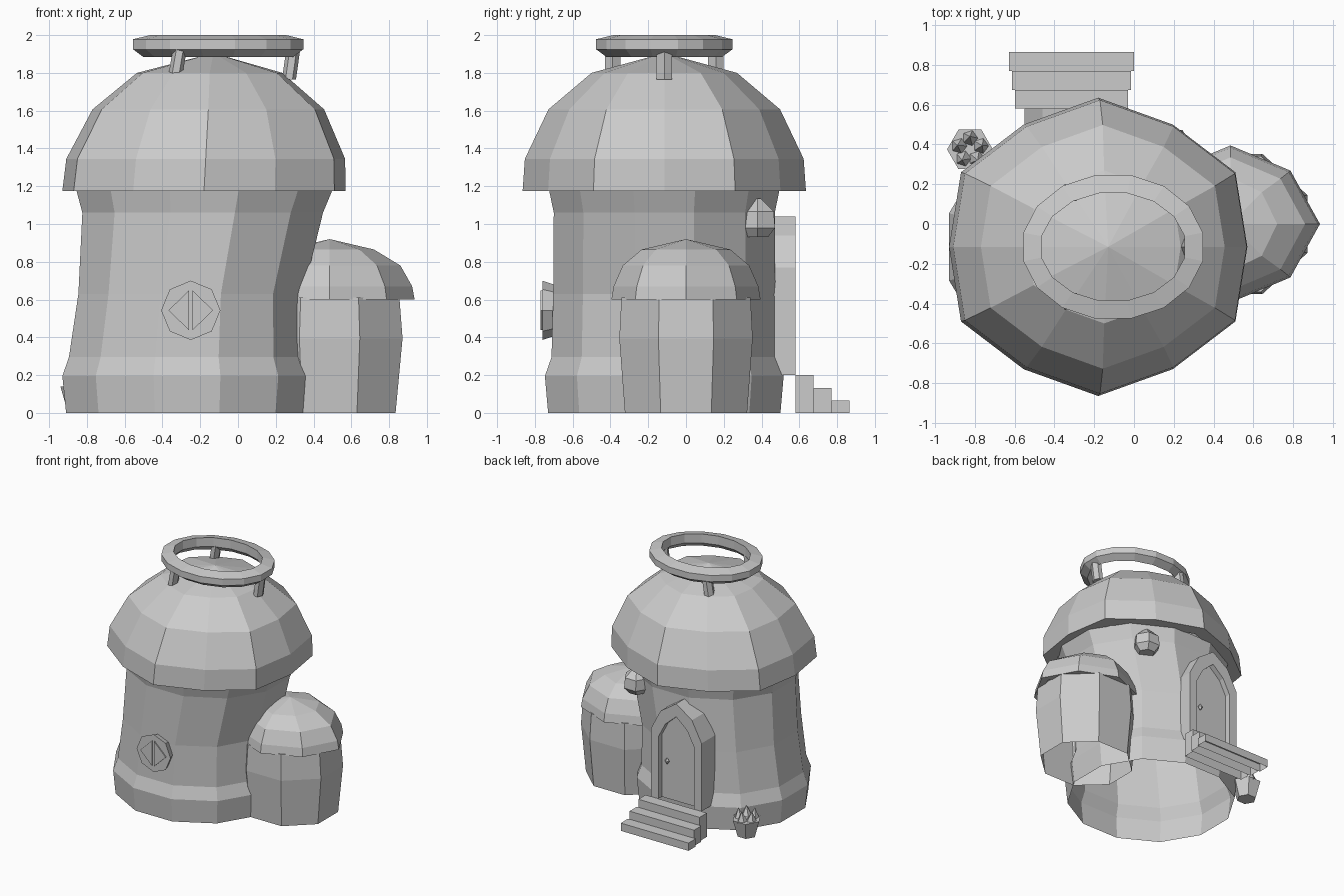
import bpy, math

if "Cube" in bpy.data.objects:
    bpy.data.objects.remove(bpy.data.objects["Cube"], do_unlink=True)

GREY = (0.6, 0.6, 0.6, 1)
plaster = bpy.data.materials.new("plain_grey")
plaster.use_nodes = True
plaster.diffuse_color = GREY
plaster.node_tree.nodes["Principled BSDF"].inputs["Base Color"].default_value = GREY


def make(name, verts, faces):
    mesh = bpy.data.meshes.new(name)
    mesh.from_pydata(verts, [], faces)
    mesh.materials.append(plaster)
    obj = bpy.data.objects.new(name, mesh)
    bpy.context.collection.objects.link(obj)
    return obj


def polygon(n, phase=0.0):
    """Unit polygon; phase is a fraction of one side."""
    return [(math.cos(2 * math.pi * (i + phase) / n),
             math.sin(2 * math.pi * (i + phase) / n)) for i in range(n)]


def lathe(name, unit, rings, tip=None, loop=False, floor=True):
    """Stack rings (z, centre x, centre y, radius x, radius y) into a body."""
    n = len(unit)
    verts = [(cx + u * rx, cy + v * ry, z)
             for z, cx, cy, rx, ry in rings for u, v in unit]
    faces = []
    count = len(rings)
    for r in range(count if loop else count - 1):
        a, b = r * n, (r + 1) % count * n
        for i in range(n):
            j = (i + 1) % n
            faces.append((a + i, a + j, b + j, b + i))
    if floor and not loop:
        faces.append(tuple(reversed(range(n))))
    if not loop:
        top = (count - 1) * n
        if tip:
            verts.append(tip)
            faces += [(top + i, top + (i + 1) % n, len(verts) - 1) for i in range(n)]
        else:
            faces.append(tuple(range(top, top + n)))
    return make(name, verts, faces)


def prism(name, outline, y0, y1, floor=True):
    """Extrude an (x, z) outline, anticlockwise from the front, from y0 back to y1."""
    n = len(outline)
    verts = [(x, y, z) for y in (y0, y1) for x, z in outline]
    faces = [tuple(range(n)), tuple(reversed(range(n, 2 * n)))]
    faces += [(i, i + n, (i + 1) % n + n, (i + 1) % n)
              for i in range(0 if floor else 1, n)]
    return make(name, verts, faces)


# Tower walls: open underneath, twelve sided with a flat front, leaning sideways
BY = -0.115
FLAT = 1 / math.cos(math.pi / 12)
walls = [(0, -.27, .64, .615), (.195, -.27, .66, .632), (.295, -.27, .625, .597),
         (.63, -.25, .595, .588), (1.06, -.187, .637, .585), (1.18, -.178, .678, .61)]
lathe("tower_walls", polygon(12, .5),
      [(z, cx, BY, rx * FLAT, ry * FLAT) for z, cx, rx, ry in walls], floor=False)

# Main domed roof, twelve sided with slightly squared corners
quarter = [(1, 0), (.92, .5), (.5, .82)]
half = quarter + [(0, 1)] + [(-x, y) for x, y in reversed(quarter)]
roof_shape = half + [(x, -y) for x, y in reversed(half[1:-1])]
roof = [(1.175, -.18, .64), (1.175, -.18, .75), (1.345, -.171, .738),
        (1.607, -.157, .613), (1.80, -.15, .385)]
lathe("main_roof", roof_shape, [(z, cx, BY, r, r) for z, cx, r in roof],
      tip=(-.13, BY, 1.905), floor=False)

# Oval ring above the roof
section = [(.405, 1.885), (.46, 1.925), (.46, 1.978), (.367, 2.0), (.367, 1.925)]
lathe("roof_ring", polygon(16, .5),
      [(z, -.105, BY, r, r - .092) for r, z in section], loop=True)

# Struts holding the ring
for label, x, y, z in (("side", .27, BY, 1.765), ("back", -.33, .158, 1.795),
                       ("front", -.33, -.388, 1.795)):
    lathe("ring_strut_" + label, polygon(6),
          [(z, x, y, .037, .048), (1.93, x + .023, y, .037, .048)])

# Side annex and its small dome
AX = .485
annex = [(0, .378, .35), (.395, .418, .382), (.61, .4, .37)]
lathe("annex_walls", polygon(8, .5),
      [(z, AX, 0, rx, ry) for z, rx, ry in annex], floor=False)
cap_shape = [(1, 0), (.67, .68), (0, 1), (-.67, .68),
             (-1, 0), (-.67, -.68), (0, -1), (.67, -.68)]
cap = [(.6, .39, .34), (.6, .45, .395), (.67, .437, .383), (.78, .375, .335),
       (.865, .235, .235)]
lathe("annex_roof", cap_shape, [(z, AX, 0, rx, ry) for z, rx, ry in cap],
      tip=(AX, 0, .92), floor=False)

# Octagonal window frame, flaring outward
WX, WZ = -.25, .543
frame = lathe("window_frame", polygon(8),
              [(0, 0, 0, .115, .115), (.065, 0, 0, .135, .135),
               (.13, 0, 0, .157, .157)])
frame.rotation_euler = (math.pi / 2, 0, 0)
frame.location = (WX, -.63, WZ)

# Diamond window made of two triangular panes
for label, s in (("left", 1), ("right", -1)):
    pane = [(WX + s * .01, WZ - .105), (WX + s * .118, WZ), (WX + s * .01, WZ + .105)]
    prism("window_pane_" + label, pane if s > 0 else pane[::-1], -.769, -.76)

# Pointed door: frame, recessed panel and knob
DX, SILL = -.315, .2


def arch(w, spring, mid, top):
    right = [(w, SILL), (w, spring), (w * .62, mid)]
    return ([(DX + x, z) for x, z in right] + [(DX, top)]
            + [(DX - x, z) for x, z in reversed(right)])


outer = arch(.235, .77, .94, 1.04)
inner = arch(.165, .72, .84, .93)
n = len(outer)
verts = [(x, y, z) for y in (.40, .58) for line in (outer, inner) for x, z in line]
faces = []
for i in range(n - 1):
    j = i + 1
    faces += [(i, j, j + n, i + n),
              (j + 2 * n, i + 2 * n, i + 3 * n, j + 3 * n),
              (j, i, i + 2 * n, j + 2 * n),
              (i + n, j + n, j + 3 * n, i + 3 * n)]
for e in (0, n - 1):
    foot = (e, e + n, e + 3 * n, e + 2 * n)
    faces.append(foot if e == 0 else foot[::-1])
make("door_frame", verts, faces)
prism("door_panel", inner, .40, .535)
lathe("door_knob", polygon(4),
      [(.495, -.21, .55, .004, .004), (.522, -.21, .55, .022, .022)],
      tip=(-.21, .55, .549))

# Doorsteps, open underneath, each lower and wider than the last
for i in range(3):
    x0, x1 = DX - .284 - i * .015, DX + .284 + i * .015
    top = .2 - i * .0675
    prism("doorstep_%d" % (i + 1), [(x0, 0), (x1, 0), (x1, top), (x0, top)],
          .58 + i * .095, .675 + i * .095, floor=False)

# Wall lantern between door and annex
LX, LY = .19, .378
lantern = [(.93, .065), (.98, .108), (1.065, .1), (1.135, .02)]
lathe("wall_lantern", polygon(6), [(z, LX, LY, r, r) for z, r in lantern])

# Plant pot with pointed leaves
PX, PY = -.825, .375
lathe("plant_pot", polygon(6), [(0, PX, PY, .075, .075), (.14, PX, PY, .115, .115)])
for i, (u, v) in enumerate(polygon(5, .25)):
    x, y = PX + u * .056, PY + v * .056
    lathe("leaf_%d" % (i + 1), polygon(5), [(.13, x, y, .045, .045)],
          tip=(x + u * .01, y + v * .01, .22))
